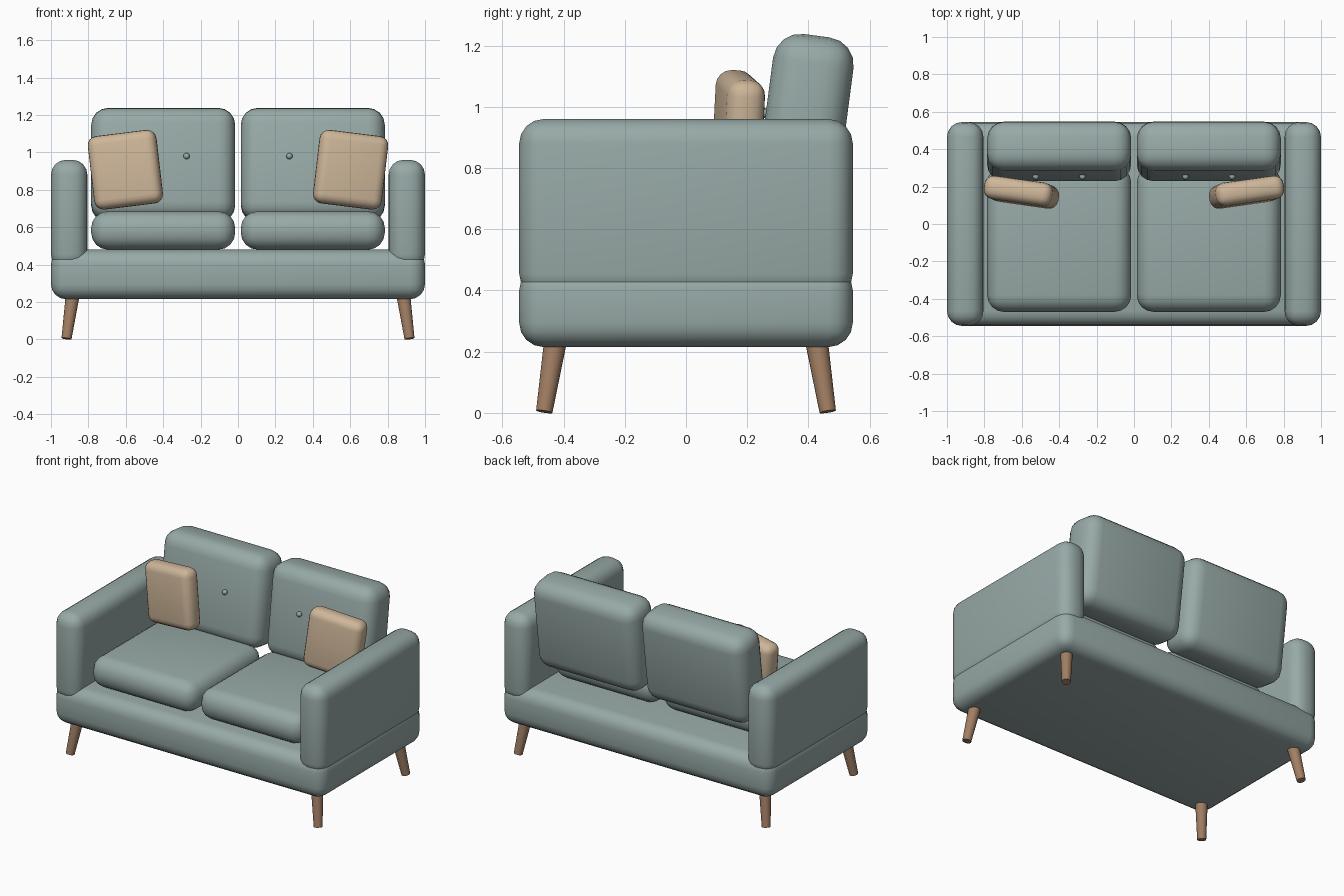
import bpy, bmesh
from math import radians
from mathutils import Vector, Matrix, Euler

cube = bpy.data.objects.get("Cube")
if cube:
    bpy.data.objects.remove(cube)


def material(name, rgb):
    m = bpy.data.materials.new(name)
    m.use_nodes = True
    m.diffuse_color = (*rgb, 1)
    m.node_tree.nodes["Principled BSDF"].inputs["Base Color"].default_value = (*rgb, 1)
    return m


fabric = material("sage fabric", (0.31, 0.40, 0.385))
beige = material("beige fabric", (0.62, 0.47, 0.32))
wood = material("warm wood", (0.36, 0.21, 0.125))


def finish(name, bm, mat):
    mesh = bpy.data.meshes.new(name)
    bm.to_mesh(mesh)
    bm.free()
    mesh.materials.append(mat)
    obj = bpy.data.objects.new(name, mesh)
    bpy.context.collection.objects.link(obj)
    bpy.ops.object.select_all(action="DESELECT")
    obj.select_set(True)
    bpy.context.view_layer.objects.active = obj
    bpy.ops.object.shade_smooth_by_angle(angle=radians(40))
    return obj


def soft_box(name, size, center, radius, mat, rot=(0, 0, 0), segments=4):
    """Box with rounded edges, turned by degrees about its centre."""
    bm = bmesh.new()
    bmesh.ops.create_cube(bm, size=1)
    bmesh.ops.scale(bm, vec=size, verts=bm.verts)
    bmesh.ops.bevel(bm, geom=bm.edges[:], offset=radius, segments=segments,
                    profile=0.5, affect="EDGES")
    turn = Euler([radians(a) for a in rot]).to_matrix().to_4x4()
    bmesh.ops.transform(bm, matrix=Matrix.Translation(center) @ turn, verts=bm.verts)
    return finish(name, bm, mat)


def leg(name, top, foot):
    """Tapered round leg between two points."""
    top, foot = Vector(top), Vector(foot)
    axis = top - foot
    bm = bmesh.new()
    place = Matrix.Translation((top + foot) / 2) @ axis.to_track_quat("Z", "Y").to_matrix().to_4x4()
    bmesh.ops.create_cone(bm, cap_ends=True, segments=20, radius1=0.027,
                          radius2=0.038, depth=axis.length, matrix=place)
    finish(name, bm, wood)


def button(name, center):
    bm = bmesh.new()
    bmesh.ops.create_uvsphere(bm, u_segments=16, v_segments=10, radius=0.017,
                              matrix=Matrix.Translation(center))
    finish(name, bm, fabric)


# Base slab
soft_box("base", (2, 1.09, 0.265), (0, 0, 0.3475), 0.08, fabric)

for side, s in (("left", 1), ("right", -1)):
    # Arm, seat and leaning back cushion
    soft_box(f"{side}_arm", (0.195, 1.09, 0.585), (s * 0.9025, 0, 0.6675), 0.08, fabric)
    soft_box(f"{side}_seat_cushion", (0.77, 0.78, 0.205), (s * 0.4, -0.08, 0.5825),
             0.09, fabric)
    soft_box(f"{side}_back_cushion", (0.77, 0.265, 0.605), (s * 0.4, 0.388, 0.932),
             0.09, fabric, (-7.5, 0, 0))
    # Tufting buttons
    for place, x in (("inner", 0.275), ("outer", 0.525)):
        button(f"{side}_{place}_button", (s * x, 0.254, 0.98))
    # Throw pillow
    soft_box(f"{side}_pillow", (0.37, 0.125, 0.395), (s * 0.602, 0.17, 0.907),
             0.05, beige, (-2, s * 7, s * 8))
    # Splayed legs
    for end, t in (("front", -1), ("back", 1)):
        leg(f"{end}_{side}_leg", (s * 0.882, t * 0.424, 0.25), (s * 0.917, t * 0.463, 0.004))
